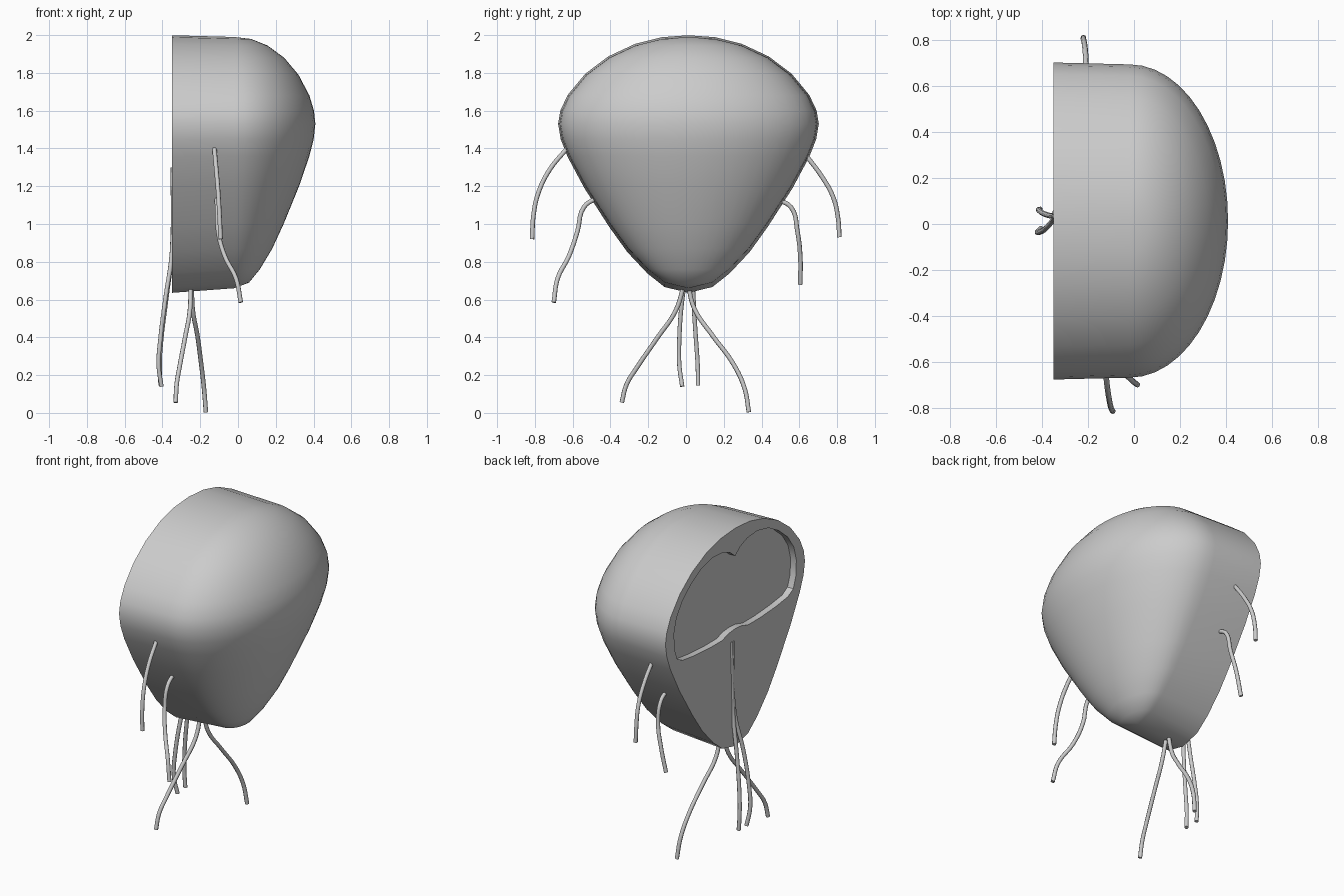
import bpy, bmesh, math

if "Cube" in bpy.data.objects:
    bpy.data.objects.remove(bpy.data.objects["Cube"])

CY, BACK, MID = 0.013, -0.35, 1.53

def mesh_object(name, bm):
    bmesh.ops.recalc_face_normals(bm, faces=bm.faces[:])
    me = bpy.data.meshes.new(name)
    bm.to_mesh(me)
    bm.free()
    ob = bpy.data.objects.new(name, me)
    bpy.context.collection.objects.link(ob)
    return ob

# Bulb: half-elliptical rows (z, radius), extended straight to a flat back
profile = [(1.99, 0), (1.98, .14), (1.945, .28), (1.88, .42), (1.79, .54),
           (1.68, .632), (1.60, .67), (1.53, .682), (1.45, .668), (1.36, .632),
           (1.2, .545), (1.0, .415), (.87, .32), (.76, .215), (.69, .125), (.66, 0)]
bm = bmesh.new()
rows = []
SEG = 24
for z, r in profile:
    zb = MID + (z - MID) * (1.02 if z > MID else 1.028)
    pts = [(BACK, CY - r * 1.012, zb)]
    for i in range(SEG + 1):
        a = -math.pi / 2 + math.pi * i / SEG
        pts.append((-0.02 + r * 0.63 * math.cos(a), CY + r * math.sin(a), z))
    pts.append((BACK, CY + r * 1.012, zb))
    rows.append([bm.verts.new(p) for p in pts])
for a, b in zip(rows, rows[1:]):
    for i in range(len(a) - 1):
        bm.faces.new((a[i], a[i + 1], b[i + 1], b[i]))
bmesh.ops.remove_doubles(bm, verts=bm.verts[:], dist=1e-4)
bmesh.ops.holes_fill(bm, edges=[e for e in bm.edges if e.is_boundary], sides=0)
bulb = mesh_object("bulb", bm)

# Two-lobed shallow recess in the flat back
half = [(0, 1.825), (.05, 1.865), (.12, 1.892), (.22, 1.90), (.33, 1.875), (.43, 1.82),
        (.52, 1.745), (.58, 1.66), (.605, 1.57), (.60, 1.47), (.575, 1.40),
        (.52, 1.37), (.40, 1.355), (.25, 1.345), (.13, 1.345), (.06, 1.365), (0, 1.37)]
outline = half + [(-y, z) for y, z in half[-2:0:-1]]
bm = bmesh.new()
face = bm.faces.new([bm.verts.new((BACK - 0.1, CY + y, z)) for y, z in outline])
ext = bmesh.ops.extrude_face_region(bm, geom=[face])
for v in ext["geom"]:
    if isinstance(v, bmesh.types.BMVert):
        v.co.x = BACK + 0.04
cutter = mesh_object("recess_cutter", bm)
cutter.hide_render = True
mod = bulb.modifiers.new("recess", 'BOOLEAN')
mod.operation, mod.solver, mod.object = 'DIFFERENCE', 'EXACT', cutter
bpy.context.view_layer.objects.active = bulb
bulb.select_set(True)
bpy.ops.object.modifier_apply(modifier=mod.name)
bpy.data.objects.remove(cutter)
bpy.ops.object.shade_smooth_by_angle(angle=math.radians(35))

# Thin roots
def root(name, pts):
    cu = bpy.data.curves.new(name, 'CURVE')
    cu.dimensions = '3D'
    cu.bevel_depth, cu.bevel_resolution = 0.012, 2
    cu.resolution_u, cu.use_fill_caps = 5, True
    sp = cu.splines.new('BEZIER')
    sp.bezier_points.add(len(pts) - 1)
    for bp, p in zip(sp.bezier_points, pts):
        bp.co = p
        bp.handle_left_type = bp.handle_right_type = 'AUTO'
    bpy.context.collection.objects.link(bpy.data.objects.new(name, cu))

root("side_root_front_upper", [(-.125, -.63, 1.40), (-.115, -.72, 1.29), (-.105, -.78, 1.17),
                               (-.098, -.807, 1.05), (-.092, -.815, .92)])
root("side_root_front_lower", [(-.115, -.47, 1.14), (-.11, -.54, 1.09), (-.105, -.575, .96),
                               (-.07, -.62, .83), (-.01, -.68, .71), (.015, -.70, .585)])
root("side_root_back_upper", [(-.21, .63, 1.37), (-.21, .72, 1.25), (-.215, .78, 1.14),
                              (-.22, .805, 1.03), (-.22, .812, .93)])
root("side_root_back_lower", [(-.21, .48, 1.13), (-.215, .555, 1.09), (-.22, .59, .96),
                              (-.25, .605, .83), (-.285, .605, .68)])
root("tip_root_right", [(-.245, .01, .68), (-.24, .045, .55), (-.215, .14, .41),
                        (-.195, .25, .26), (-.18, .31, .13), (-.17, .333, .004)])
root("tip_root_left", [(-.25, -.01, .68), (-.255, -.055, .54), (-.28, -.15, .40),
                       (-.31, -.26, .24), (-.325, -.315, .15), (-.33, -.34, .055)])
root("face_root_a", [(-.345, .035, 1.30), (-.35, .02, .85), (-.385, -.02, .6),
                     (-.41, -.035, .4), (-.42, -.035, .25), (-.405, -.02, .14)])
root("face_root_b", [(-.345, .05, 1.30), (-.35, .035, .85), (-.38, .04, .6),
                     (-.405, .052, .4), (-.415, .062, .25), (-.41, .064, .145)])
